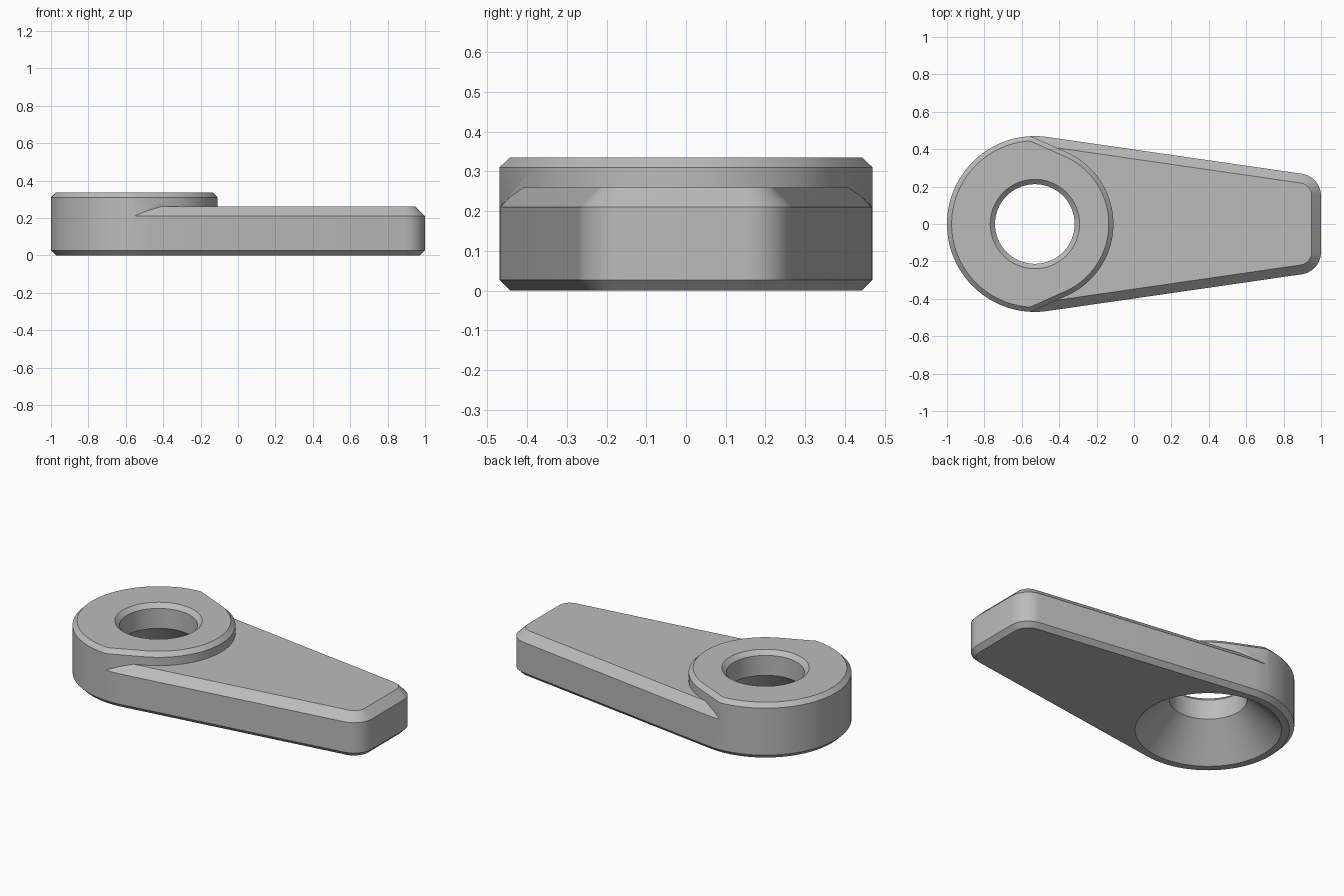
import bpy, bmesh
from math import cos, sin, acos, radians, degrees

cube = bpy.data.objects.get("Cube")
if cube:
    bpy.data.objects.remove(cube, do_unlink=True)

HUB = -0.53                 # x of the hub centre
R_OUT, R_STEP = 0.47, 0.42  # hub radius, and its radius above the arm
TILT = 81.8                 # direction the arm flanks face
FLAT = 66                   # direction the hub flats face

grey = bpy.data.materials.new("Grey metal")
grey.use_nodes = True
grey.diffuse_color = (0.5, 0.5, 0.5, 1)
grey.node_tree.nodes["Principled BSDF"].inputs["Base Color"].default_value = (0.5, 0.5, 0.5, 1)


def arc(cx, cy, r, start, end, steps):
    angles = [radians(start + (end - start) * i / steps) for i in range(steps + 1)]
    return [(cx + r * cos(a), cy + r * sin(a)) for a in angles]


def back_arc(inset):
    """Round back of the hub, between the two flats."""
    r = R_OUT - inset
    start = FLAT + degrees(acos((R_STEP - inset) / r))
    return start, arc(HUB, 0, r, start, 360 - start, 56)


def arm_outline(inset):
    r, corner = R_OUT - inset, 0.12 - inset
    start, back = back_arc(inset)
    return (arc(0.88, -0.15, corner, -TILT, 0, 10)
            + arc(0.88, 0.15, corner, 0, TILT, 10)
            + arc(HUB, 0, r, TILT, start, 4)[:-1] + back
            + arc(HUB, 0, r, 360 - start, 360 - TILT, 4)[1:])


def hub_outline(inset):
    return arc(HUB, 0, R_STEP - inset, -FLAT, FLAT, 44) + back_arc(inset)[1]


def loft(name, layers):
    """Closed solid through (outline, z) layers, bottom to top."""
    bm = bmesh.new()
    rings = [[bm.verts.new((x, y, z)) for x, y in pts] for pts, z in layers]
    n = len(rings[0])
    for low, high in zip(rings, rings[1:]):
        for i in range(n):
            j = (i + 1) % n
            bm.faces.new((low[i], low[j], high[j], high[i]))
    bm.faces.new(rings[0][::-1])
    bm.faces.new(rings[-1])
    mesh = bpy.data.meshes.new(name)
    bm.to_mesh(mesh)
    bm.free()
    mesh.materials.append(grey)
    obj = bpy.data.objects.new(name, mesh)
    bpy.context.collection.objects.link(obj)
    return obj


def combine(target, other, operation):
    bpy.ops.object.select_all(action='DESELECT')
    bpy.context.view_layer.objects.active = target
    target.select_set(True)
    mod = target.modifiers.new(operation, 'BOOLEAN')
    mod.operation, mod.solver, mod.object = operation, 'EXACT', other
    bpy.ops.object.modifier_apply(modifier=mod.name)
    bpy.data.objects.remove(other, do_unlink=True)


# Tapered arm with a small lower and a wide upper chamfer
lever = loft("lever_arm", [(arm_outline(0.027), 0), (arm_outline(0), 0.027),
                           (arm_outline(0), 0.21), (arm_outline(0.05), 0.26)])

# Raised hub with flats that blend into the arm
hub = loft("hub", [(hub_outline(0), 0.027), (hub_outline(0), 0.31),
                   (hub_outline(0.025), 0.335)])
combine(lever, hub, 'UNION')

# Through hole: deep countersink below, small chamfer above
hole_profile = [(0.42, -0.02), (0.213, 0.19), (0.213, 0.31), (0.265, 0.36)]
hole = loft("hole_cutter", [(arc(HUB, 0, r, 0, 354.375, 63), z) for r, z in hole_profile])
hole.hide_render = True
combine(lever, hole, 'DIFFERENCE')

# Smooth curves, crisp chamfer edges
bpy.ops.object.shade_smooth_by_angle(angle=radians(30))
